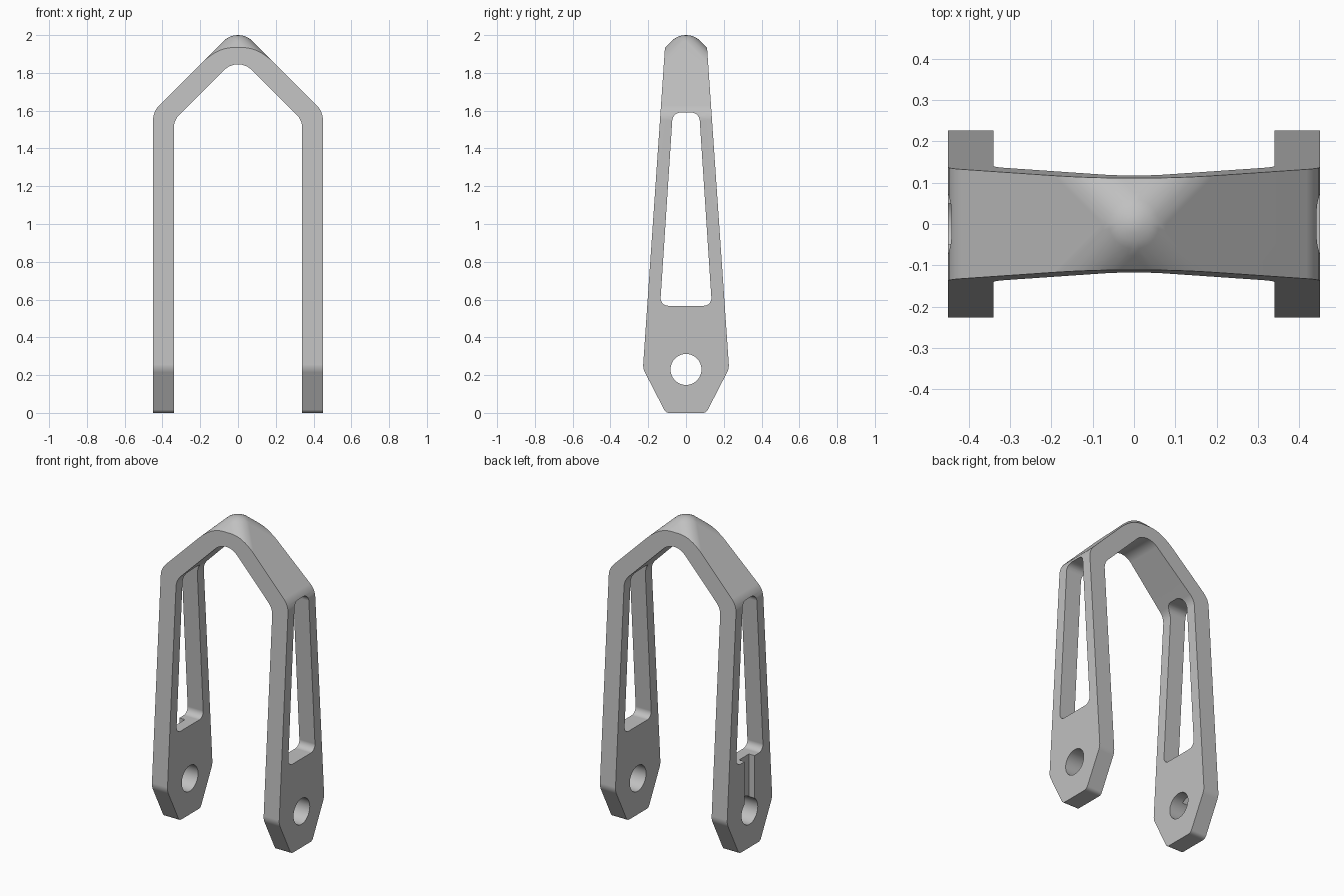
import bpy
import bmesh
import math
from mathutils import Vector

cube = bpy.data.objects.get("Cube")
if cube:
    bpy.data.objects.remove(cube, do_unlink=True)


def make_object(name, bm):
    bmesh.ops.recalc_face_normals(bm, faces=bm.faces)
    mesh = bpy.data.meshes.new(name)
    bm.to_mesh(mesh)
    bm.free()
    obj = bpy.data.objects.new(name, mesh)
    bpy.context.collection.objects.link(obj)
    return obj


def rounded(corners, steps=8):
    """Replace each (u, v, radius) corner of a convex outline with an arc."""
    out = []
    for i, (u, v, r) in enumerate(corners):
        p = Vector((u, v))
        a = (Vector(corners[i - 1][:2]) - p).normalized()
        b = (Vector(corners[(i + 1) % len(corners)][:2]) - p).normalized()
        if r == 0:
            out.append(p)
            continue
        half = a.angle(b) / 2
        centre = p + (a + b).normalized() * (r / math.sin(half))
        reach = r / math.tan(half)
        start, end = p + a * reach - centre, p + b * reach - centre
        sweep = start.angle(end)
        for k in range(steps + 1):
            t = k / steps
            arc = (start * math.sin((1 - t) * sweep) + end * math.sin(t * sweep)) / math.sin(sweep)
            out.append(centre + arc)
    return out


def mirrored(right_side):
    """Complete a symmetric outline from its right half, listed bottom to top."""
    left = [(-u, v, r) for u, v, r in reversed(right_side) if u > 0]
    return right_side + left


def prism(name, outline, axis, low, high):
    """Extrude an outline along x (outline in y, z) or y (outline in x, z)."""
    bm = bmesh.new()
    rings = []
    for d in (low, high):
        rings.append([bm.verts.new((d, p.x, p.y) if axis == "x" else (p.x, d, p.y))
                      for p in outline])
    n = len(outline)
    for i in range(n):
        j = (i + 1) % n
        bm.faces.new((rings[0][i], rings[0][j], rings[1][j], rings[1][i]))
    bm.faces.new(rings[0])
    bm.faces.new(rings[1])
    return make_object(name, bm)


def combine(target, tool, operation):
    mod = target.modifiers.new("cut", "BOOLEAN")
    mod.operation = operation
    mod.solver = "EXACT"
    mod.object = tool
    apply(target, mod)
    bpy.data.objects.remove(tool, do_unlink=True)


def apply(obj, mod):
    bpy.ops.object.select_all(action="DESELECT")
    bpy.context.view_layer.objects.active = obj
    obj.select_set(True)
    bpy.ops.object.modifier_apply(modifier=mod.name)


def rounded_roof():
    """Softly rounded pyramid on a square column: the hull of equal spheres."""
    radius, half = 0.109, 0.45
    d = half - radius
    top = 2 - radius
    centres = [Vector((0, 0, top))]
    centres += [Vector((x, y, z)) for x in (-d, d) for y in (-d, d) for z in (top - d, -1)]
    ball = bmesh.new()
    bmesh.ops.create_uvsphere(ball, u_segments=32, v_segments=16, radius=radius)
    bm = bmesh.new()
    for c in centres:
        for v in ball.verts:
            bm.verts.new(v.co + c)
    ball.free()
    hull = bmesh.ops.convex_hull(bm, input=bm.verts)
    spare = {g for key in ("geom_interior", "geom_unused") for g in hull[key]
             if isinstance(g, bmesh.types.BMVert)}
    bmesh.ops.delete(bm, geom=list(spare), context="VERTS")
    bmesh.ops.dissolve_limit(bm, angle_limit=math.radians(0.3),
                             verts=bm.verts, edges=bm.edges)
    return make_object("roof_shape", bm)


# Tapered side silhouette, limited by the rounded roof shape
side = mirrored([(0.107, 0, 0.03), (0.228, 0.235, 0.08), (0.1, 2.1, 0)])
frame = prism("arched_bracket", rounded(side), "x", -0.6, 0.6)
combine(frame, rounded_roof(), "INTERSECT")

# Opening between the legs, with a pointed, rounded top
opening = mirrored([(0.34, -0.5, 0), (0.34, 1.549, 0.1), (0, 1.889, 0.106)])
combine(frame, prism("opening", rounded(opening), "y", -1, 1), "DIFFERENCE")

# Tapered windows and pivot holes through both legs
window = mirrored([(0.137, 0.567, 0.04), (0.07, 1.59, 0.045)])
combine(frame, prism("window", rounded(window), "x", -1, 1), "DIFFERENCE")
hole = [Vector((0.082 * math.cos(a), 0.23 + 0.082 * math.sin(a)))
        for a in (math.tau * k / 48 for k in range(48))]
combine(frame, prism("pivot_hole", hole, "x", -1, 1), "DIFFERENCE")

# Groove on the outside of one leg, from window to pivot hole
groove = mirrored([(0.05, 0.25, 0), (0.05, 0.6, 0)])
combine(frame, prism("groove", rounded(groove), "x", -0.6, -0.41), "DIFFERENCE")

# Plain grey finish
grey = bpy.data.materials.new("grey_metal")
grey.use_nodes = True
colour = (0.53, 0.53, 0.53, 1)
grey.diffuse_color = colour
grey.node_tree.nodes["Principled BSDF"].inputs["Base Color"].default_value = colour
frame.data.materials.clear()
frame.data.materials.append(grey)
for face in frame.data.polygons:
    face.material_index = 0

# Smooth fillets, crisp edges
bpy.ops.object.select_all(action="DESELECT")
bpy.context.view_layer.objects.active = frame
frame.select_set(True)
bpy.ops.object.shade_smooth_by_angle(angle=math.radians(30))
weighted = frame.modifiers.new("even_shading", "WEIGHTED_NORMAL")
weighted.keep_sharp = True
apply(frame, weighted)
